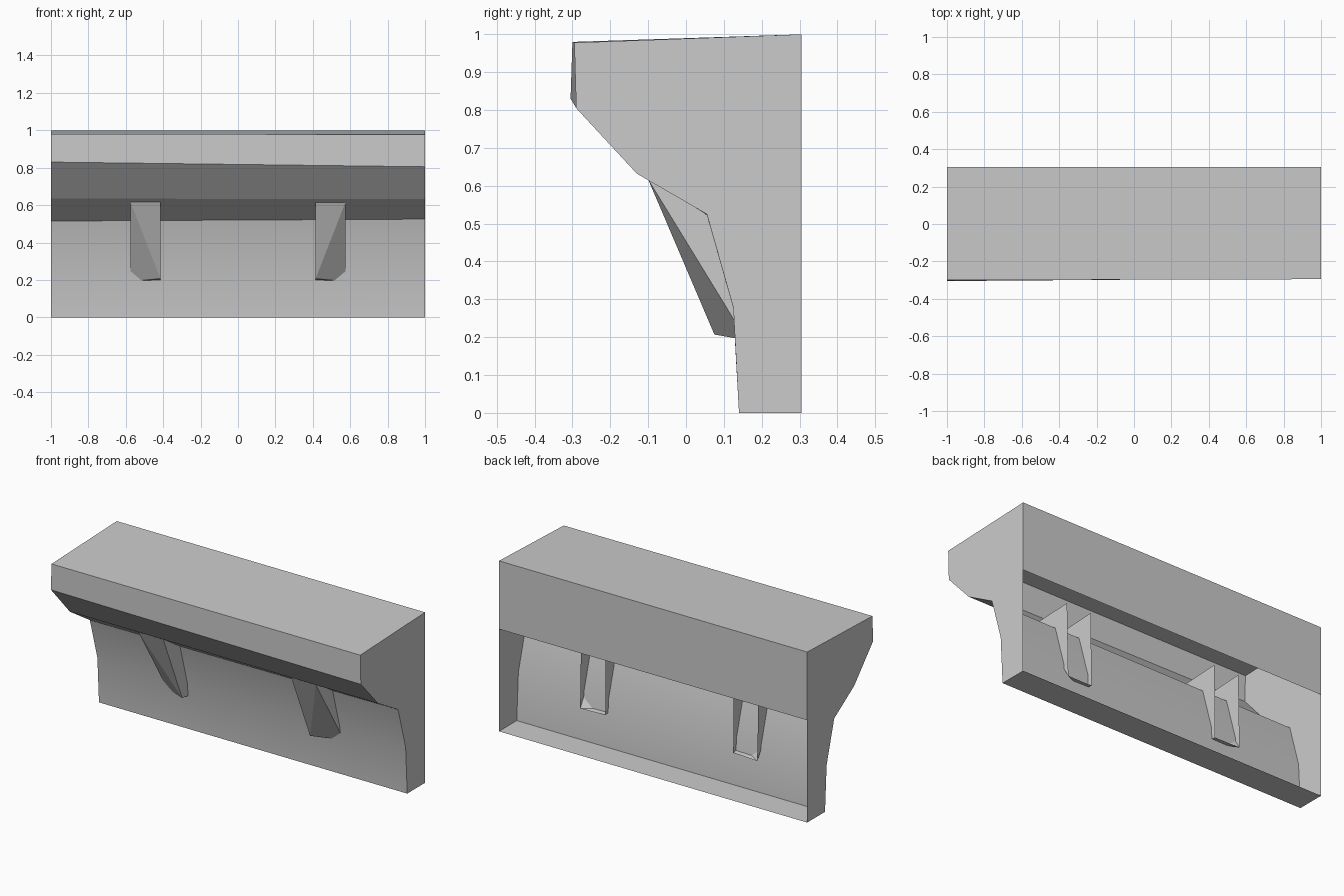
import bpy, bmesh, math

if "Cube" in bpy.data.objects:
    bpy.data.objects.remove(bpy.data.objects["Cube"])

# single stone colour
stone = bpy.data.materials.new("stone_grey")
stone.diffuse_color = (0.6, 0.6, 0.6, 1)
stone.use_nodes = True
stone.node_tree.nodes["Principled BSDF"].inputs["Base Color"].default_value = stone.diffuse_color


def make_object(name, bm, smooth=False):
    mesh = bpy.data.meshes.new(name)
    bm.to_mesh(mesh)
    bm.free()
    mesh.materials.append(stone)
    obj = bpy.data.objects.new(name, mesh)
    bpy.context.collection.objects.link(obj)
    if smooth:
        bpy.ops.object.select_all(action='DESELECT')
        obj.select_set(True)
        bpy.context.view_layer.objects.active = obj
        bpy.ops.object.shade_smooth_by_angle(angle=math.radians(15))
    return obj


# Ledge shell: (y, z) profiles at both ends, from the back panel's lower edge
# over the top, down the moulded front and back under the foot
left_profile = [(.305, .6), (.305, 1), (-.30, .98), (-.305, .83), (-.13, .635),
                (.055, .515), (.125, .268), (.14, 0), (.305, 0)]
right_profile = [(.305, .6), (.305, 1), (-.295, .978), (-.29, .805), (-.13, .632),
                 (.055, .525), (.125, .278), (.14, 0), (.305, 0)]
bm = bmesh.new()
left = [bm.verts.new((-1, y, z)) for y, z in left_profile]
right = [bm.verts.new((1, y, z)) for y, z in right_profile]
for i in range(len(left) - 1):
    bm.faces.new((left[i], left[i + 1], right[i + 1], right[i]))
# closed ends; the lower back stays open
bm.faces.new(left[::-1])
bm.faces.new(right)
bmesh.ops.recalc_face_normals(bm, faces=bm.faces)
make_object("ledge_shell", bm, smooth=True)


# Tapered brackets, open at the back, with a skewed front face
def bracket(name, side):
    bm = bmesh.new()
    points = {
        "inner_top": (.415, -.10, .617), "outer_top": (.575, -.10, .617),
        "inner_low": (.415, .075, .207), "outer_low": (.575, .16, .192),
        "inner_back_top": (.415, .15, .63), "outer_back_top": (.575, .15, .63),
        "inner_back_low": (.415, .155, .195),
    }
    v = {k: bm.verts.new((side * x, y, z)) for k, (x, y, z) in points.items()}
    for keys in (("inner_top", "inner_low", "outer_top"),
                 ("outer_top", "inner_low", "outer_low"),
                 ("inner_low", "inner_back_low", "outer_low"),
                 ("inner_top", "inner_back_top", "inner_back_low", "inner_low"),
                 ("outer_top", "outer_low", "outer_back_top")):
        f = bm.faces.new([v[k] for k in keys])
        if side < 0:
            f.normal_flip()
    make_object(name, bm)


bracket("left_bracket", -1)
bracket("right_bracket", 1)
